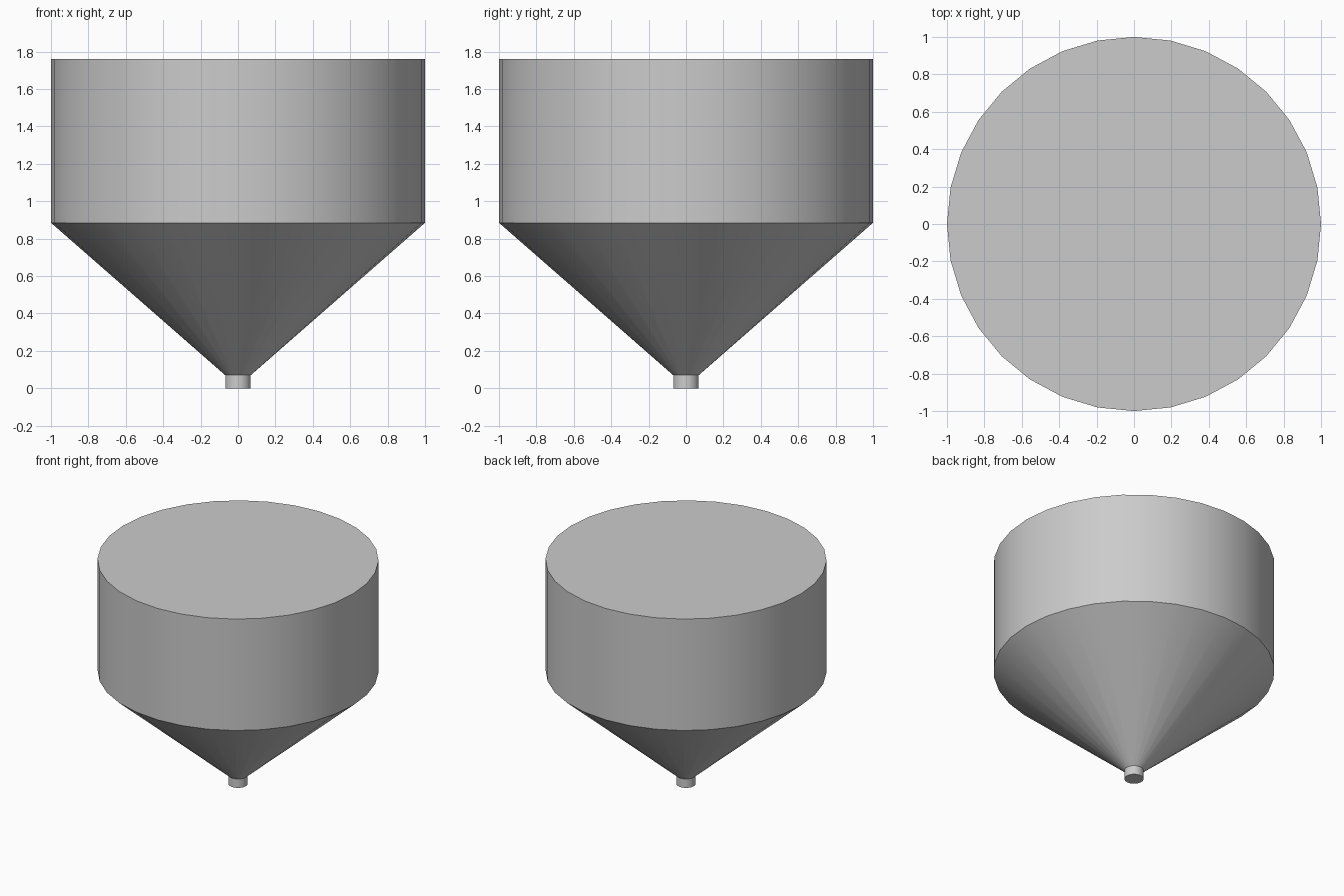
import bpy
import bmesh
import math

SIDES = 32

cube = bpy.data.objects.get("Cube")
if cube:
    bpy.data.objects.remove(cube, do_unlink=True)

# Plain grey metal
grey = bpy.data.materials.new("light_grey")
grey.use_nodes = True
colour = (0.6, 0.6, 0.6, 1)
grey.diffuse_color = colour
grey.node_tree.nodes["Principled BSDF"].inputs["Base Color"].default_value = colour


def lathe(name, profile):
    """Closed solid of revolution from (radius, height) points, bottom to top."""
    bm = bmesh.new()
    rings = []
    for radius, z in profile:
        angles = [math.tau * i / SIDES for i in range(SIDES)]
        rings.append([bm.verts.new((radius * math.cos(a), radius * math.sin(a), z))
                      for a in angles])
    for low, high in zip(rings, rings[1:]):
        for i in range(SIDES):
            j = (i + 1) % SIDES
            bm.faces.new((low[i], low[j], high[j], high[i]))
    bm.faces.new(rings[0][::-1])
    bm.faces.new(rings[-1])
    mesh = bpy.data.meshes.new(name)
    bm.to_mesh(mesh)
    bm.free()
    mesh.materials.append(grey)
    obj = bpy.data.objects.new(name, mesh)
    bpy.context.collection.objects.link(obj)
    bpy.ops.object.select_all(action="DESELECT")
    obj.select_set(True)
    bpy.context.view_layer.objects.active = obj
    bpy.ops.object.shade_smooth_by_angle(angle=math.radians(30))
    return obj


# Outlet spout, then the conical hopper and straight drum as one shell
lathe("outlet_spout", [(0.068, 0), (0.068, 0.07)])
lathe("hopper_body", [(0.068, 0.07), (1, 0.885), (1, 1.76)])
